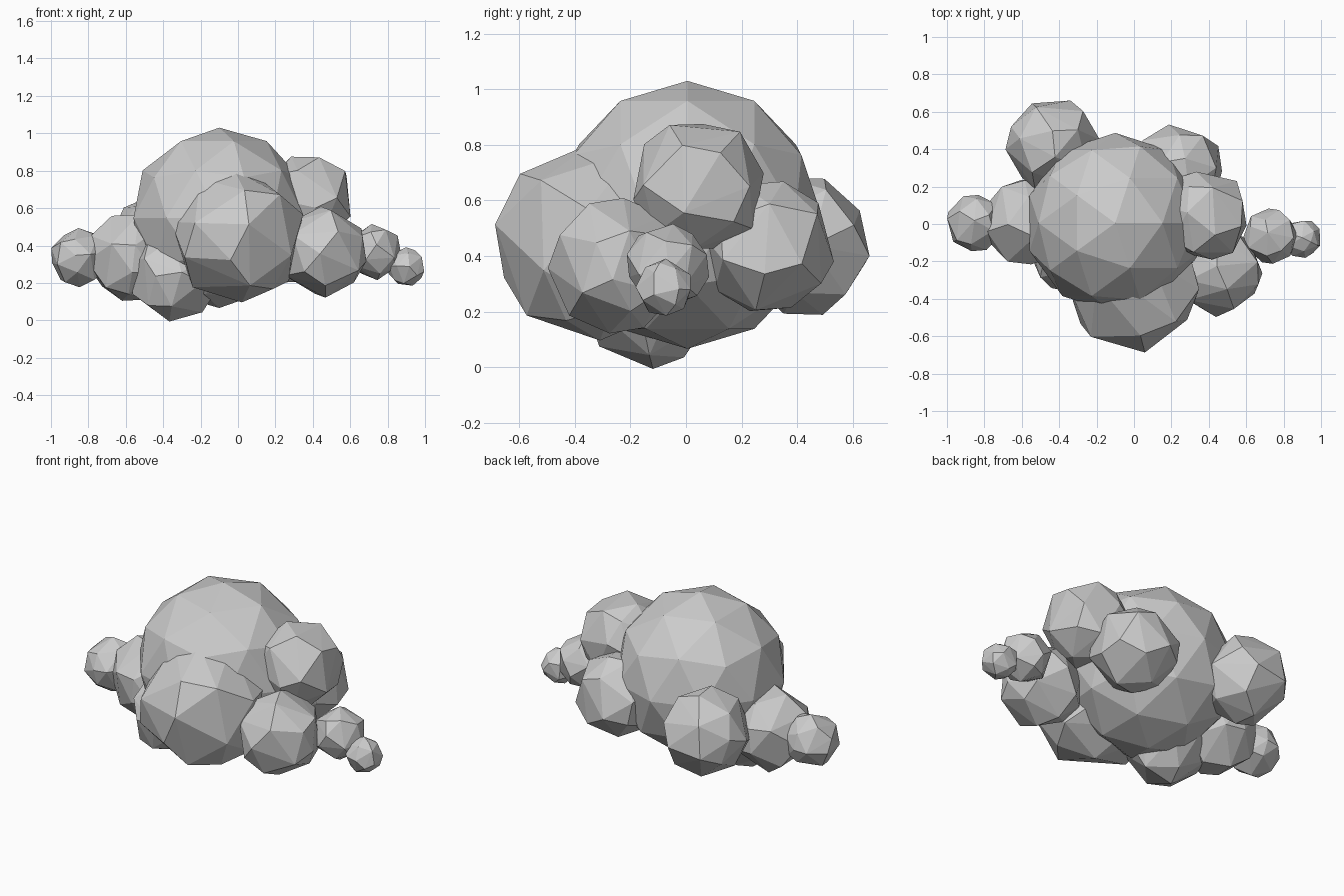
import bpy
import random
from mathutils import Euler

random.seed(4)

cube = bpy.data.objects.get("Cube")
if cube:
    bpy.data.objects.remove(cube, do_unlink=True)

# One flat grey for the whole cloud
grey = bpy.data.materials.new("cloud_grey")
grey.use_nodes = True
colour = (0.6, 0.6, 0.6, 1)
grey.diffuse_color = colour
grey.node_tree.nodes["Principled BSDF"].inputs["Base Color"].default_value = colour


def puff(name, centre, radius, faceting=0.55):
    """Flat-shaded ball of cloud; faceting below 1 thins its triangles unevenly."""
    bpy.ops.mesh.primitive_ico_sphere_add(subdivisions=2, radius=radius, location=centre)
    ball = bpy.context.object
    ball.name = name
    ball.data.materials.append(grey)
    if faceting < 1:
        ball.rotation_euler = Euler([random.uniform(0, 6.28) for _ in range(3)])
        thin = ball.modifiers.new("Chunky facets", 'DECIMATE')
        thin.ratio = faceting
    return ball


# Large central body, evenly faceted
puff("main_puff", (-0.10, 0.005, 0.548), 0.482, 1)

# Billows around the body
puff("front_puff", (0.0, -0.326, 0.45), 0.355)
puff("lower_front_puff", (-0.34, -0.13, 0.235), 0.235)
puff("back_right_puff", (-0.435, 0.425, 0.435), 0.245)
puff("back_left_puff", (0.24, 0.29, 0.435), 0.243)
puff("upper_left_puff", (0.375, 0.045, 0.65), 0.243)
puff("front_left_puff", (0.455, -0.25, 0.365), 0.237)

# Tapering trail on the right
puff("right_trail_puff", (-0.575, 0.01, 0.335), 0.237)
puff("right_tip_puff", (-0.85, 0.005, 0.335), 0.152)

# Tapering trail on the left
puff("left_trail_puff", (0.73, -0.065, 0.365), 0.147)
puff("left_tip_puff", (0.90, -0.077, 0.285), 0.102)
